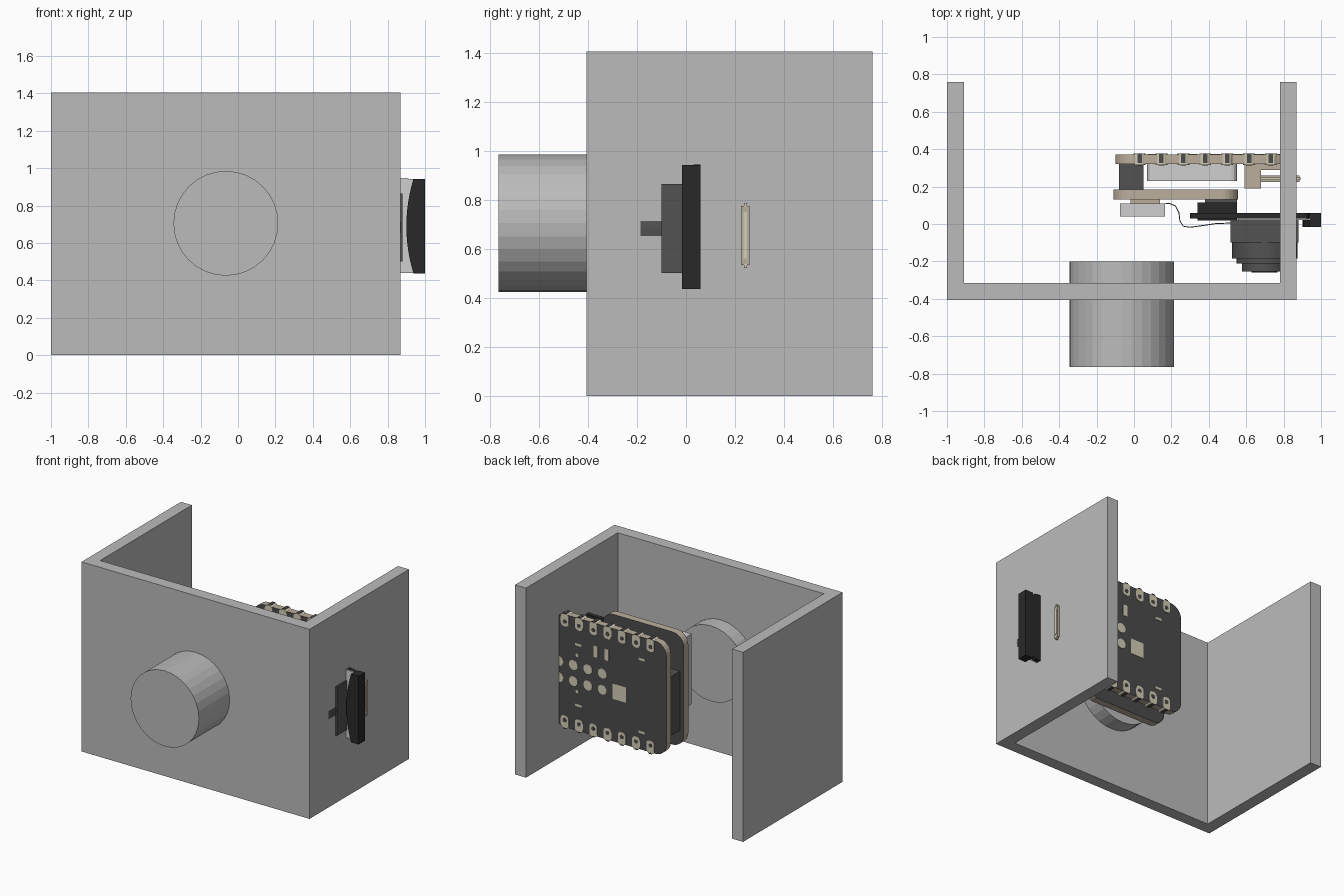
import bpy, bmesh, math
from mathutils import Vector

if "Cube" in bpy.data.objects:
    bpy.data.objects.remove(bpy.data.objects["Cube"])


def mat(name, r, g, b):
    m = bpy.data.materials.new(name)
    m.diffuse_color = (r, g, b, 1)
    m.use_nodes = True
    m.node_tree.nodes["Principled BSDF"].inputs["Base Color"].default_value = m.diffuse_color
    return m


GREY = mat("case_grey", .5, .5, .5)
BLACK = mat("black_plastic", .022, .022, .022)
DARK = mat("dark_grey", .085, .085, .085)
BOARD = mat("board_coating", .07, .07, .07)
BEIGE = mat("board_beige", .50, .43, .34)
PAD = mat("pale_contact", .66, .62, .47)
SILVER = mat("light_metal", .62, .62, .62)


def prism(name, pts, y0, y1, *mats):
    """Extrude an x-z outline along y; a second material goes on the end faces."""
    bm = bmesh.new()
    face = bm.faces.new([bm.verts.new((x, y0, z)) for x, z in pts])
    ext = bmesh.ops.extrude_face_region(bm, geom=[face])
    for v in ext["geom"]:
        if isinstance(v, bmesh.types.BMVert):
            v.co.y = y1
    bmesh.ops.recalc_face_normals(bm, faces=bm.faces)
    for f in bm.faces:
        f.material_index = 1 if len(mats) > 1 and abs(f.normal.y) > .9 else 0
    me = bpy.data.meshes.new(name)
    bm.to_mesh(me)
    bm.free()
    for m in mats:
        me.materials.append(m)
    ob = bpy.data.objects.new(name, me)
    bpy.context.collection.objects.link(ob)
    return ob


def rect(x0, x1, z0, z1):
    return [(x0, z0), (x1, z0), (x1, z1), (x0, z1)]


def rounded(x0, x1, z0, z1, r, n=6):
    pts = []
    corners = [(x1 - r, z1 - r), (x0 + r, z1 - r), (x0 + r, z0 + r), (x1 - r, z0 + r)]
    for k, (cx, cz) in enumerate(corners):
        for i in range(n + 1):
            a = math.pi / 2 * (k + i / n)
            pts.append((cx + r * math.cos(a), cz + r * math.sin(a)))
    return pts


def circle(cx, cz, r, n=32):
    return [(cx + r * math.cos(2 * math.pi * i / n), cz + r * math.sin(2 * math.pi * i / n))
            for i in range(n)]


def box(name, x0, x1, y0, y1, z0, z1, *mats):
    return prism(name, rect(x0, x1, z0, z1), y0, y1, *mats)


# U-shaped case, open at the back, top and bottom
bm = bmesh.new()
outline = [(-1, .76), (-1, -.405), (.87, -.405), (.87, .76),
           (.78, .76), (.78, -.315), (-.91, -.315), (-.91, .76)]
face = bm.faces.new([bm.verts.new((x, y, 0)) for x, y in outline])
ext = bmesh.ops.extrude_face_region(bm, geom=[face])
bmesh.ops.translate(bm, vec=(0, 0, 1.405),
                    verts=[v for v in ext["geom"] if isinstance(v, bmesh.types.BMVert)])
bmesh.ops.recalc_face_normals(bm, faces=bm.faces)
me = bpy.data.meshes.new("case_walls")
bm.to_mesh(me)
bm.free()
me.materials.append(GREY)
bpy.context.collection.objects.link(bpy.data.objects.new("case_walls", me))

# Round plug through the front wall
prism("front_cylinder", circle(-.065, .705, .28), -.765, -.2, GREY)

# Main circuit board and its add-on board
Z0, Z1 = .24, 1.075
prism("main_board", rounded(-.1, .82, Z0, Z1, .09), .32, .372, BEIGE, BOARD)
prism("add_on_board", rounded(-.11, .555, Z0, Z1, .09), .13, .185, BEIGE, BOARD)

# Edge contacts with holes, seven along each long side
for i in range(7):
    x = .03 + i * .117
    for side, z in (("lower", Z0 + .04), ("upper", Z1 - .04)):
        s = 1 if side == "upper" else -1
        prism(f"{side}_contact_{i}", rounded(x - .032, x + .032, z - .048, z + .048, .026, 4),
              .316, .376, PAD)
        for y0, y1 in ((.376, .378), (.314, .316)):
            prism(f"{side}_contact_hole_{i}", circle(x, z - s * .012, .015, 12), y0, y1, BOARD)
        box(f"{side}_contact_notch_{i}", x - .012, x + .012, .325, .378,
            z + s * .047 - .003, z + s * .047 + .003, BOARD)

# Flat contacts on the back of the main board
for i in range(4):
    for z in (.60, .72):
        prism("round_contact", circle(.425 + i * .118, z, .036, 20), .37, .375, PAD)
box("square_contact", .23, .34, .37, .375, .555, .67, PAD)
for x in (.39, .48):
    box("slim_contact", x - .017, x + .017, .37, .375, .825, .91, PAD)
for x, z in ((.62, .88), (.10, .91), (.62, .43), (.10, .37)):
    prism("dash_mark", rounded(x - .028, x + .028, z - .009, z + .009, .008, 3), .37, .375, PAD)
for z in (.53, .80):
    prism("dot_mark", circle(.63, z, .013, 12), .37, .375, PAD)

# Parts between the two boards
box("board_connector", -.08, .05, .185, .32, .36, .80, DARK)
prism("metal_shield", rounded(.07, .55, .38, .93, .03, 3), .23, .32, SILVER)

# Charging port reaching through the right wall
box("port_body", .59, .68, .19, .318, .49, .82, BEIGE)
box("port_base", .68, .80, .29, .32, .49, .82, BEIGE)
box("port_tongue", .67, .885, .225, .258, .535, .775, BEIGE)
box("port_tongue_face", .885, .89, .235, .249, .56, .75, PAD)
for z in (.53, .78):
    box("port_nub", .67, .888, .236, .248, z - .008, z + .008, PAD)

# Parts on the front of the add-on board
box("socket_base", -.02, .14, .108, .132, .52, 1.0, BEIGE)
box("metal_socket", -.075, .165, .04, .11, .50, 1.02, SILVER)
box("black_socket", .34, .55, .02, .115, .50, .87, BLACK)
box("black_socket_foot", .38, .55, .11, .132, .52, .85, DARK)

# Camera mounting plate with curved thick end outside the wall
prism("camera_plate", rounded(.30, .935, .44, .945, .03, 3), .03, .06, BLACK)
box("camera_plate_front", .56, .94, .022, .03, .44, .943, SILVER)
arc = [(.90 + .038 * (t / 6) ** 2, .69 + .2525 * t / 6) for t in range(-6, 7)]
prism("camera_plate_end", [(1, .9425), (1, .4375)] + arc, -.016, .06, BLACK)

# Camera: square holder and stepped round lens
CX, CZ = .698, .683
box("camera_holder", CX - .182, CX + .182, -.10, .024, CZ - .182, CZ + .182, DARK)
for name, r, y0, y1 in (("lens_barrel", .175, -.185, -.10), ("lens_step", .15, -.212, -.185),
                        ("lens_ring", .12, -.255, -.212)):
    prism(name, circle(CX, CZ, r, 40), y0, y1, DARK)
prism("lens_glass", circle(CX, CZ, .07, 32), -.259, -.254, BLACK)

# Ribbon cable from the socket to the camera
path = [(.15, .105), (.19, .107), (.22, .095), (.238, .06), (.243, .015), (.262, -.014),
        (.30, -.02), (.36, -.012), (.44, .0), (.53, .003)]
bm = bmesh.new()
cols = [[bm.verts.new((x, y, z)) for z in (.60, .77)] for x, y in path]
for a, b in zip(cols, cols[1:]):
    bm.faces.new((a[0], b[0], b[1], a[1]))
me = bpy.data.meshes.new("ribbon_cable")
bm.to_mesh(me)
bm.free()
me.materials.append(DARK)
ribbon = bpy.data.objects.new("ribbon_cable", me)
bpy.context.collection.objects.link(ribbon)
ribbon.modifiers.new("thickness", "SOLIDIFY").thickness = .005
